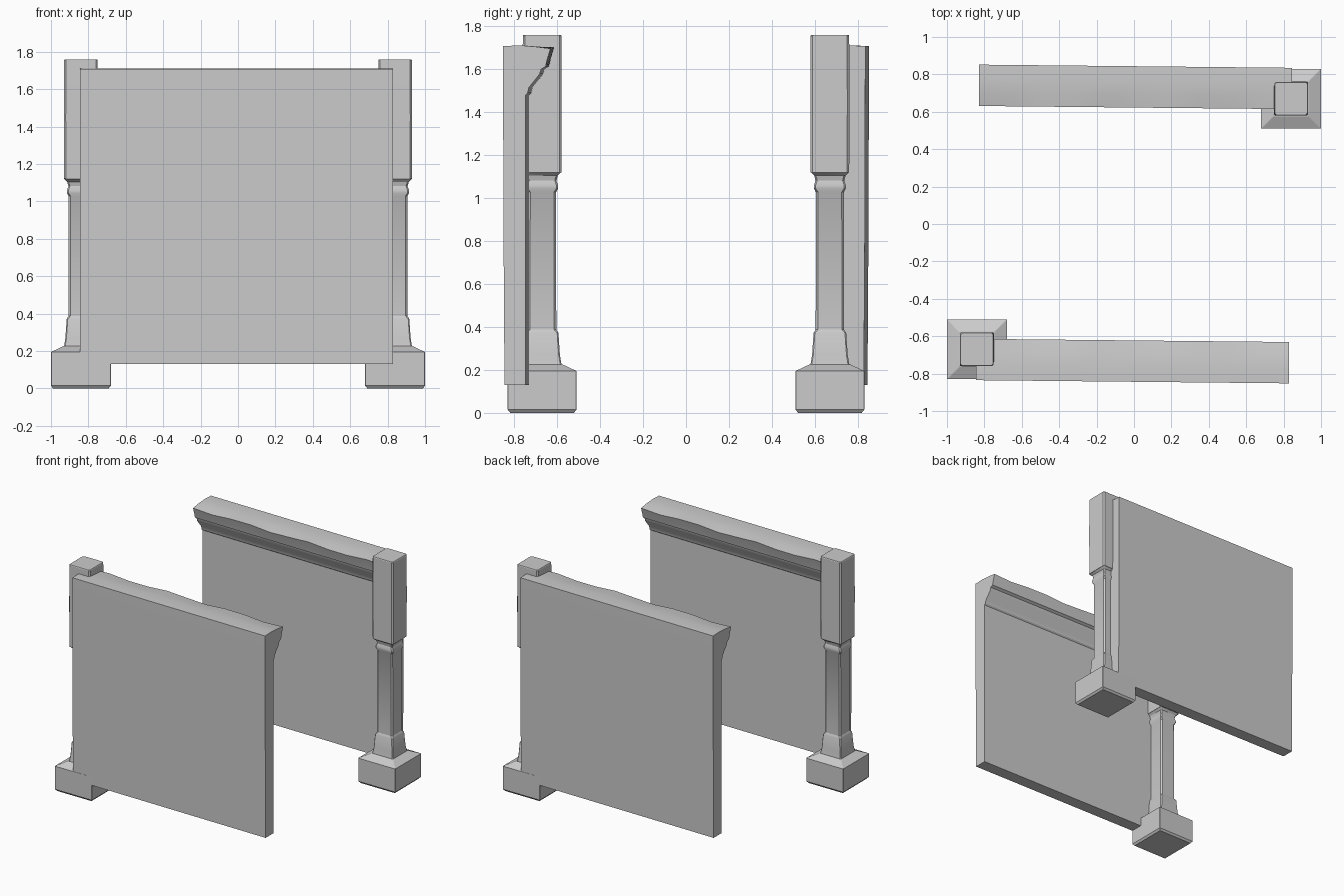
import bpy, bmesh, math
from mathutils import Matrix

if "Cube" in bpy.data.objects:
    bpy.data.objects.remove(bpy.data.objects["Cube"])


def loft(name, rings, turn, angle):
    """Skin equal-sized point rings, cap both ends, turn about z."""
    bm = bmesh.new()
    rows = [[bm.verts.new(p) for p in ring] for ring in rings]
    n = len(rows[0])
    for a, b in zip(rows, rows[1:]):
        for i in range(n):
            j = (i + 1) % n
            bm.faces.new((a[i], a[j], b[j], b[i]))
    bm.faces.new(rows[0])
    bm.faces.new(rows[-1])
    bmesh.ops.recalc_face_normals(bm, faces=bm.faces)
    bmesh.ops.transform(bm, matrix=Matrix.Rotation(turn, 4, 'Z'), verts=bm.verts)
    mesh = bpy.data.meshes.new(name)
    bm.to_mesh(mesh)
    bm.free()
    obj = bpy.data.objects.new(name, mesh)
    bpy.context.collection.objects.link(obj)
    bpy.ops.object.select_all(action='DESELECT')
    obj.select_set(True)
    bpy.context.view_layer.objects.active = obj
    bpy.ops.object.shade_smooth_by_angle(angle=math.radians(angle))
    return obj


def square(h, z, c, cx=-0.84, cy=-0.67):
    """Square of half-width h with corners cut by c."""
    k = h - c
    pts = [(h, -k), (h, k), (k, h), (-k, h), (-h, k), (-h, -k), (-k, -h), (k, -h)]
    return [(cx + x, cy + y, z) for x, y in pts]


# half-width, height, corner cut
BASE = [(0.148, 0.0, 0.002), (0.16, 0.015, 0.002), (0.16, 0.195, 0.002), (0.094, 0.226, 0.004)]
SHAFT = [(0.092, 0.215, 0.006), (0.083, 0.27, 0.006), (0.076, 0.372, 0.006),
         (0.066, 0.388, 0.01), (0.065, 1.028, 0.01), (0.074, 1.045, 0.008),
         (0.074, 1.06, 0.008), (0.067, 1.082, 0.008), (0.073, 1.105, 0.008),
         (0.09, 1.122, 0.008)]
BLOCK = [(0.09, 1.12, 0.01), (0.091, 1.45, 0.01), (0.09, 1.755, 0.01), (0.087, 1.76, 0.01)]

# panel section with moulded cap, y and z
PANEL = [(-0.836, 0.13), (-0.841, 0.9), (-0.843, 1.708), (-0.76, 1.711), (-0.69, 1.705),
         (-0.622, 1.695), (-0.637, 1.645), (-0.645, 1.612), (-0.666, 1.60),
         (-0.672, 1.578), (-0.722, 1.515), (-0.728, 1.49), (-0.738, 1.48), (-0.738, 0.13)]


def panel_ring(i, n):
    t = i / n
    x = -0.845 + 1.675 * t
    skew = 0.008 - 0.017 * t
    wave = 0.008 * math.sin(i * 1.9)      # worn nose of the cap
    return [(x, y + skew, z + (wave if k in (5, 6) else 0)) for k, (y, z) in enumerate(PANEL)]


# the two halves are the same half turned 180 degrees
for side, turn in (("front", 0.0), ("back", math.pi)):
    loft(side + "_post_base", [square(*r) for r in BASE], turn, 15)
    loft(side + "_post_shaft", [square(*r) for r in SHAFT], turn, 30)
    loft(side + "_post_block", [square(*r) for r in BLOCK], turn, 30)
    loft(side + "_panel", [panel_ring(i, 10) for i in range(11)], turn, 25)
